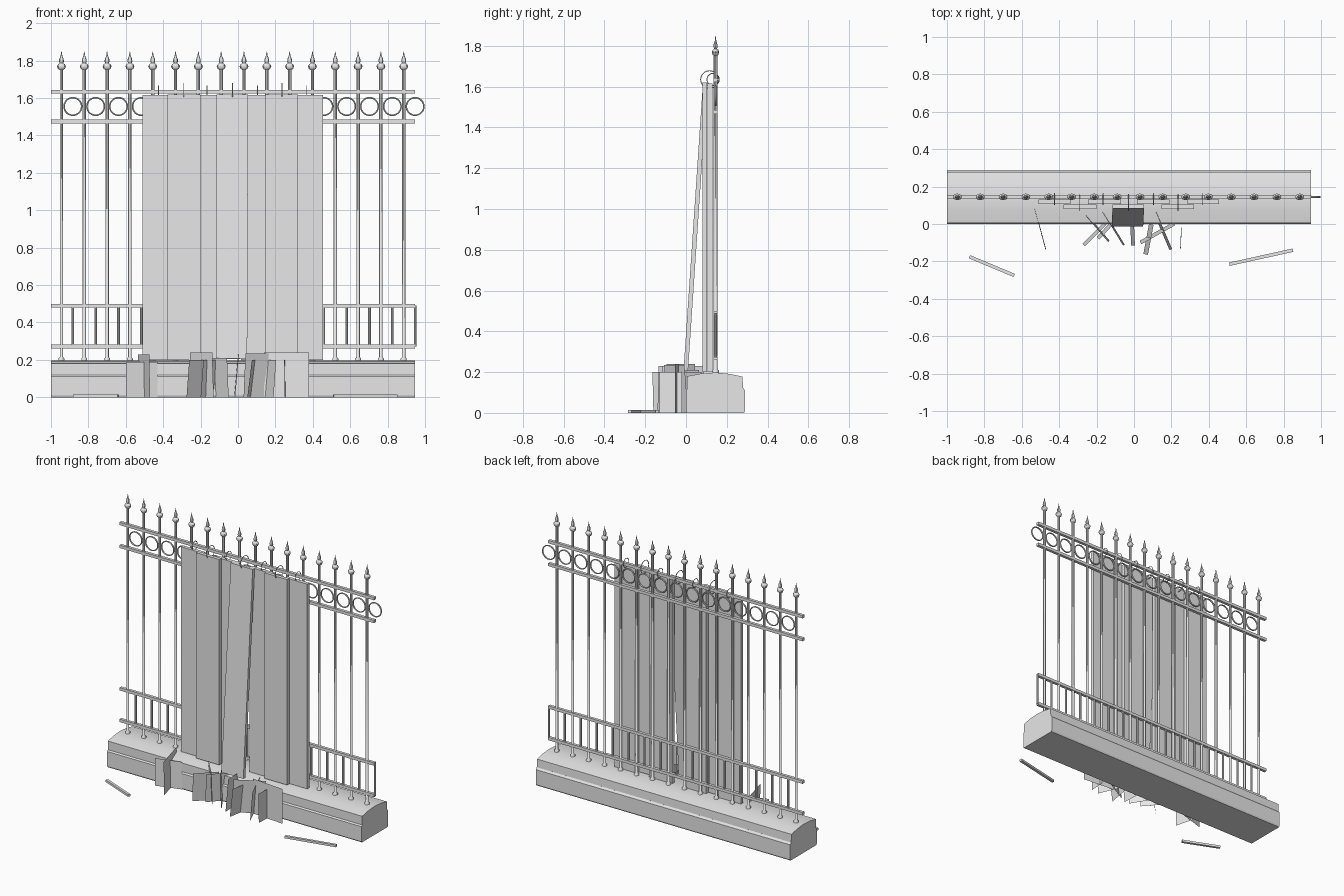
import bpy, bmesh, math
from mathutils import Vector, Matrix

if "Cube" in bpy.data.objects:
    bpy.data.objects.remove(bpy.data.objects["Cube"])

grey = bpy.data.materials.new("plain_grey")
grey.diffuse_color = (0.8, 0.8, 0.8, 1)
grey.use_nodes = True
grey.node_tree.nodes["Principled BSDF"].inputs["Base Color"].default_value = grey.diffuse_color
FY = 0.145          # fence plane
STEP = 0.122        # post spacing
posts = [-0.944 + STEP * i for i in range(16)]


def finish(name, bm, smooth=False):
    bmesh.ops.recalc_face_normals(bm, faces=bm.faces)
    me = bpy.data.meshes.new(name)
    bm.to_mesh(me)
    bm.free()
    me.materials.append(grey)
    ob = bpy.data.objects.new(name, me)
    bpy.context.collection.objects.link(ob)
    if smooth:
        bpy.ops.object.select_all(action='DESELECT')
        ob.select_set(True)
        bpy.context.view_layer.objects.active = ob
        bpy.ops.object.shade_smooth_by_angle(angle=math.radians(40))
    return ob


def box(bm, x0, x1, y0, y1, z0, z1, mat=None):
    m = Matrix.Translation(((x0 + x1) / 2, (y0 + y1) / 2, (z0 + z1) / 2)) \
        @ Matrix.Diagonal((x1 - x0, y1 - y0, z1 - z0, 1))
    return bmesh.ops.create_cube(bm, size=1, matrix=(mat @ m) if mat else m)["verts"]


def lathe(bm, x, y, profile, n=8, sy=1.0):
    rings = []
    for r, z in profile:
        rings.append([bm.verts.new((x + r * math.cos(2 * math.pi * k / n),
                                    y + sy * r * math.sin(2 * math.pi * k / n), z)) for k in range(n)])
    for a, b in zip(rings, rings[1:]):
        for k in range(n):
            bm.faces.new((a[k], a[(k + 1) % n], b[(k + 1) % n], b[k]))
    bm.faces.new(rings[0])
    bm.faces.new(rings[-1])


def ring(bm, centre, R, rx, rr, axis, n=28, m=6):
    # torus around the x or y axis; rx = half width along the axis, rr = radial half width
    loops = []
    for i in range(n):
        a = 2 * math.pi * i / n
        loop = []
        for j in range(m):
            b = 2 * math.pi * j / m
            r, w = R + rr * math.cos(b), rx * math.sin(b)
            u, v = r * math.cos(a), r * math.sin(a)
            loop.append(bm.verts.new(Vector(centre) + Vector((u, w, v) if axis == 'y' else (w, u, v))))
        loops.append(loop)
    for i in range(n):
        p, q = loops[i], loops[(i + 1) % n]
        for j in range(m):
            bm.faces.new((p[j], p[(j + 1) % m], q[(j + 1) % m], q[j]))


def extrude_x(name, profile, x0, x1, smooth=False):
    bm = bmesh.new()
    a = [bm.verts.new((x0, y, z)) for y, z in profile]
    b = [bm.verts.new((x1, y, z)) for y, z in profile]
    n = len(a)
    for i in range(n):
        bm.faces.new((a[i], a[(i + 1) % n], b[(i + 1) % n], b[i]))
    bm.faces.new(a)
    bm.faces.new(b)
    return finish(name, bm, smooth)


# stone plinth: block and arched coping
extrude_x("plinth_base", [(0.005, 0), (0.285, 0), (0.29, 0.01), (0.29, 0.11), (0.28, 0.123),
                          (0.01, 0.123), (0, 0.11), (0, 0.01)], -1, 0.945)
extrude_x("plinth_coping", [(0.006, 0.12), (0.28, 0.12), (0.277, 0.178), (0.215, 0.191), (0.145, 0.198),
                            (0.075, 0.193), (0.006, 0.18)], -1, 0.945, True)

# horizontal rails
bm = bmesh.new()
for z in (0.272, 0.49, 1.475, 1.633):
    box(bm, -1, 0.945, FY - 0.01, FY + 0.01, z - 0.01, z + 0.01)
finish("rails", bm)

# tall posts with base collars
bm = bmesh.new()
for x in posts:
    lathe(bm, x, FY, [(0.016, 0.185), (0.016, 0.207), (0.009, 0.215), (0.009, 1.765)])
finish("posts", bm, True)

# spear finials
bm = bmesh.new()
for x in posts:
    lathe(bm, x, FY, [(0.009, 1.75), (0.019, 1.757), (0.024, 1.77), (0.018, 1.781), (0.009, 1.786),
                      (0.013, 1.795), (0.012, 1.808), (0.005, 1.825), (0.001, 1.85)], sy=0.75)
finish("finials", bm, True)

# short balusters between the lower rails
bm = bmesh.new()
for x in posts:
    c = x + STEP / 2
    lathe(bm, c, FY, [(0.007, 0.272), (0.007, 0.49)])
finish("balusters", bm, True)

# decorative rings between the upper rails
bm = bmesh.new()
for x in posts:
    ring(bm, (x + STEP / 2, FY, 1.555), 0.047, 0.006, 0.004, 'y')
finish("rail_rings", bm, True)

# planks: rear row, front row and one loose leaning plank
bm = bmesh.new()
for x0, x1 in ((-0.51, -0.34), (-0.245, -0.07), (0.015, 0.19), (0.285, 0.455)):
    box(bm, x0, x1, 0.106, 0.13, 0.2, 1.615)
finish("rear_planks", bm)
bm = bmesh.new()
for x0, x1 in ((-0.378, -0.2), (0.147, 0.32)):
    box(bm, x0, x1, 0.08, 0.104, 0.2, 1.62)
finish("front_planks", bm)
bm = bmesh.new()
lean = Matrix.Translation((-0.03, 0.083, 1.618)) @ Matrix.Rotation(-math.atan2(0.095, 1.41), 4, 'X') \
    @ Matrix.Rotation(math.radians(0.2), 4, 'Y')
box(bm, -0.084, 0.084, 0, 0.022, -1.415, 0, lean)
finish("leaning_plank", bm)

# wire loops tying the planks to the top rail
bm = bmesh.new()
for i, x in enumerate((-0.425, -0.29, -0.165, -0.03, 0.105, 0.235, 0.365)):
    if i % 2:
        ring(bm, (x, 0.115, 1.635), 0.043, 0.0025, 0.0025, 'x', 20, 5)
    else:
        ring(bm, (x, 0.133, 1.635), 0.03, 0.0025, 0.0025, 'x', 20, 5)
finish("wire_loops", bm, True)

# grass cards: start and end in plan, height, sideways tilt of the top
bm = bmesh.new()
cards = [(-0.53, 0.09, -0.47, -0.135, 0.23, 0.004), (-0.6, -0.05, -0.43, 0.0, 0.19, 0.0),
         (-0.275, -0.105, -0.16, 0.01, 0.20, 0.02), (-0.25, 0.05, -0.13, -0.09, 0.24, 0.01),
         (-0.2, -0.07, -0.09, 0.05, 0.2, 0.02), (-0.16, 0.07, -0.05, -0.11, 0.21, 0.01),
         (-0.02, 0.0, -0.015, -0.115, 0.23, -0.02), (0.05, -0.16, 0.08, 0.0, 0.2, 0.025),
         (0.03, -0.09, 0.21, 0.01, 0.235, 0.02), (0.1, 0.07, 0.19, -0.14, 0.2, -0.015),
         (0.14, -0.035, 0.38, -0.055, 0.24, 0.0), (0.255, -0.02, 0.25, -0.13, 0.2, 0.003)]
for x0, y0, x1, y1, h, t in cards:
    d = Vector((x1 - x0, y1 - y0, 0)).normalized()
    n = Vector((d.y, -d.x, 0)) * t
    a, b = Vector((x0, y0, 0)), Vector((x1, y1, 0))
    up = Vector((0, 0, h))
    bm.faces.new([bm.verts.new(v) for v in (a, b, b + up + n, a + up + n)])
finish("grass_cards", bm)

# loose sticks on the ground
bm = bmesh.new()
for x0, y0, x1, y1 in ((-0.88, -0.175, -0.64, -0.275), (0.51, -0.215, 0.85, -0.14)):
    L = math.hypot(x1 - x0, y1 - y0)
    m = Matrix.Translation((x0, y0, 0)) @ Matrix.Rotation(math.atan2(y1 - y0, x1 - x0), 4, 'Z')
    box(bm, 0, L, -0.009, 0.009, 0, 0.015, m)
finish("ground_sticks", bm)
